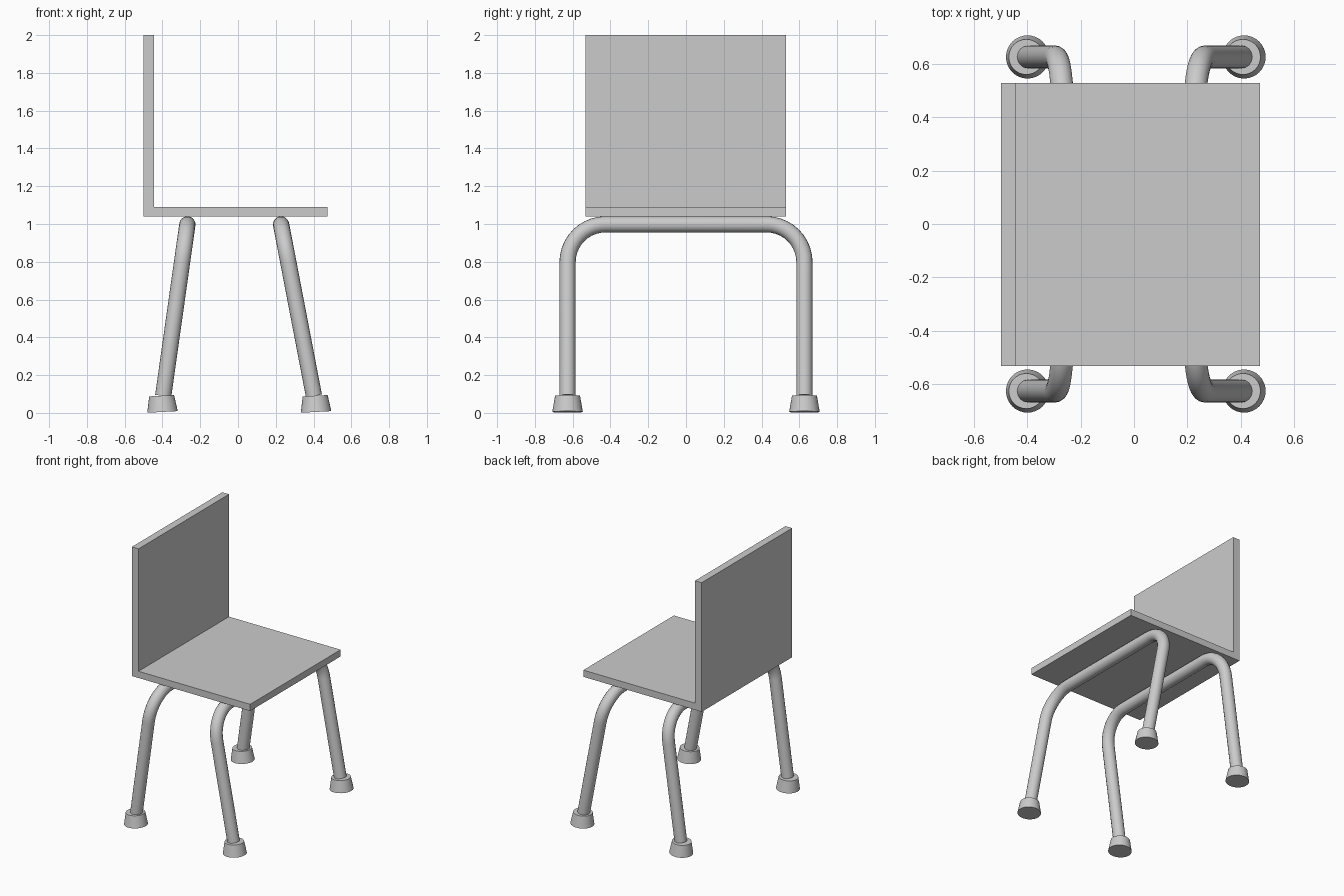
import bpy, bmesh, math

if "Cube" in bpy.data.objects:
    bpy.data.objects.remove(bpy.data.objects["Cube"])


def finish(obj, angle=40):
    bpy.ops.object.select_all(action='DESELECT')
    obj.select_set(True)
    bpy.context.view_layer.objects.active = obj
    if obj.type == 'CURVE':
        bpy.ops.object.convert(target='MESH')
    bpy.ops.object.shade_smooth_by_angle(angle=math.radians(angle))


# Seat and backrest: one L-shaped profile swept across the width
def make_seat():
    profile = [(-0.5, 1.04), (0.473, 1.04), (0.473, 1.09),
               (-0.445, 1.09), (-0.445, 2.0), (-0.5, 2.0)]
    bm = bmesh.new()
    face = bm.faces.new([bm.verts.new((x, -0.533, z)) for x, z in profile])
    ext = bmesh.ops.extrude_face_region(bm, geom=[face])
    verts = [g for g in ext['geom'] if isinstance(g, bmesh.types.BMVert)]
    bmesh.ops.translate(bm, verts=verts, vec=(0, 1.063, 0))
    bmesh.ops.recalc_face_normals(bm, faces=bm.faces)
    mesh = bpy.data.meshes.new("seat_and_backrest")
    bm.to_mesh(mesh)
    bm.free()
    bpy.context.collection.objects.link(
        bpy.data.objects.new("seat_and_backrest", mesh))


# Bent tube frame: splayed legs joined under the seat by rounded bends
def make_frame(name, x_top, x_foot):
    leg_y, bend, top, low = 0.627, 0.2, 0.998, 0.09
    half = [(leg_y, low)]
    for i in range(11):
        a = math.radians(90 * i / 10)
        half.append((leg_y - bend + bend * math.cos(a),
                     top - bend + bend * math.sin(a)))
    path = half + [(-y, z) for y, z in reversed(half)]
    curve = bpy.data.curves.new(name, 'CURVE')
    curve.dimensions = '3D'
    curve.bevel_depth = 0.043
    curve.bevel_resolution = 6
    curve.use_fill_caps = True
    spline = curve.splines.new('POLY')
    spline.points.add(len(path) - 1)
    for p, (y, z) in zip(spline.points, path):
        x = x_top + (x_foot - x_top) * (top - z) / (top - low)
        p.co = (x, y, z, 1)
    obj = bpy.data.objects.new(name, curve)
    bpy.context.collection.objects.link(obj)
    finish(obj)


# Tapered foot cap with a slight tilt
def make_foot(name, x, y):
    bpy.ops.mesh.primitive_cone_add(
        vertices=32, radius1=0.081, radius2=0.066, depth=0.086,
        location=(x, y, 0.048), rotation=(0, math.radians(-3), 0))
    obj = bpy.context.object
    obj.name = name
    finish(obj)


make_seat()
for end, x_top, x_foot, x_cap in (("rear", -0.268, -0.396, -0.402),
                                  ("front", 0.228, 0.402, 0.411)):
    make_frame(end + "_leg_frame", x_top, x_foot)
    for side, y in (("right", -0.627), ("left", 0.627)):
        make_foot(f"{end}_{side}_foot", x_cap, y)
